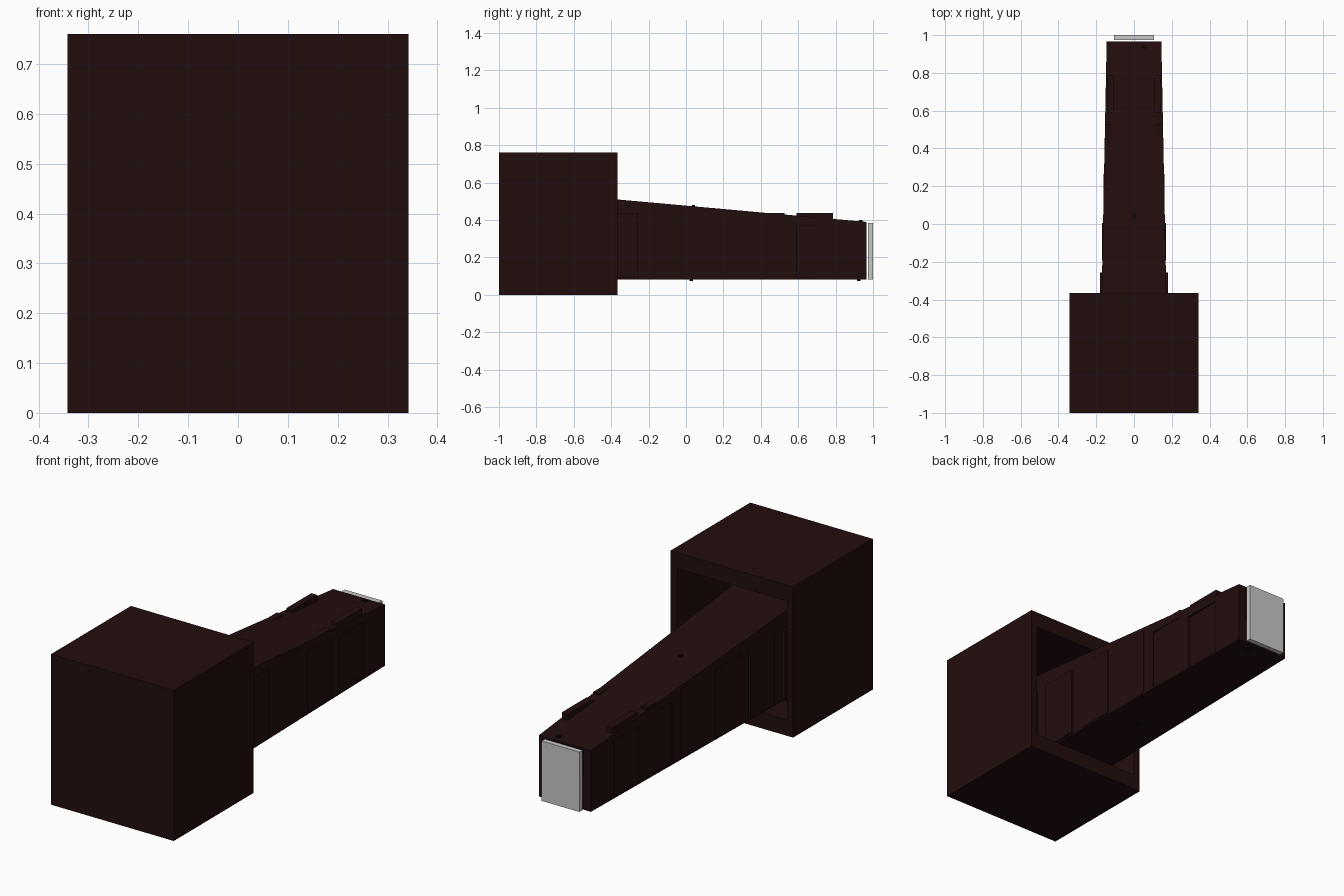
import bpy, bmesh

if "Cube" in bpy.data.objects:
    bpy.data.objects.remove(bpy.data.objects["Cube"])


def material(name, col):
    m = bpy.data.materials.new(name)
    m.diffuse_color = (*col, 1)
    m.use_nodes = True
    m.node_tree.nodes["Principled BSDF"].inputs["Base Color"].default_value = m.diffuse_color
    return m


BROWN = material("dark brown", (0.0165, 0.0043, 0.0043))
BLACK = material("near black", (0.004, 0.002, 0.002))
PALE = material("pale grey", (0.58, 0.58, 0.56))


def block(name, y0, y1, front, back, mat):
    """Box between two y planes; front/back = (x0, x1, z0, z1) sections, so it can taper."""
    bm = bmesh.new()
    rings = []
    for y, (x0, x1, z0, z1) in ((y0, front), (y1, back)):
        rings.append([bm.verts.new(p) for p in
                      ((x0, y, z0), (x1, y, z0), (x1, y, z1), (x0, y, z1))])
    a, b = rings
    bm.faces.new(a)
    bm.faces.new(b[::-1])
    for i in range(4):
        j = (i + 1) % 4
        bm.faces.new((a[i], a[j], b[j], b[i]))
    bmesh.ops.recalc_face_normals(bm, faces=bm.faces)
    me = bpy.data.meshes.new(name)
    bm.to_mesh(me)
    bm.free()
    me.materials.append(mat)
    ob = bpy.data.objects.new(name, me)
    bpy.context.collection.objects.link(ob)
    return ob


def straight(name, x0, x1, y0, y1, z0, z1, mat):
    s = (x0, x1, z0, z1)
    return block(name, y0, y1, s, s, mat)


def half_width(y):
    return 0.171 - 0.0197 * (y + 0.365)


def roof_z(y):
    return 0.51 - 0.0902 * (y + 0.365)


def side_section(s, xi, xo, z0, z1):
    return (min(s * xi, s * xo), max(s * xi, s * xo), z0, z1)


# Room: hollow box, open at the back
W, Y0, Y1, H = 0.342, -1.0, -0.365, 0.76
straight("room_floor", -W, W, Y0, Y1, 0, 0.08, BROWN)
straight("room_ceiling", -W, W, Y0, Y1, H - 0.08, H, BROWN)
straight("room_front", -W, W, Y0, Y0 + 0.03, 0.08, H - 0.08, BROWN)
for s in (-1, 1):
    section = side_section(s, W - 0.035, W, 0.08, H - 0.08)
    block("room_side", Y0 + 0.03, Y1, section, section, BROWN)

# Tapering corridor running out of the room
A, B = -0.968, 0.965
wa, wb, za, zb = half_width(A), half_width(B), roof_z(A), roof_z(B)
block("corridor_floor", A, B, (-wa, wa, 0.081, 0.088), (-wb, wb, 0.081, 0.088), BROWN)
block("corridor_roof", A, B, (-wa, wa, za - 0.008, za), (-wb, wb, zb - 0.008, zb), BROWN)
walls = {s: block("corridor_wall", A, B,
                  side_section(s, wa - 0.04, wa, 0.088, za - 0.008),
                  side_section(s, wb - 0.04, wb, 0.088, zb - 0.008), BROWN)
         for s in (-1, 1)}

# Doors: evenly spaced, proud of the wall near the room, sunk into it at the far end
for i in range(6):
    d0 = -0.715 + 0.261 * i
    d1 = d0 + 0.197
    mid = (d0 + d1) / 2
    face = 0.180 - 0.036 * (mid + 0.36)
    wall = half_width(mid)
    for s in (-1, 1):
        section = side_section(s, face - 0.034, face, 0.089, 0.438)
        block("door", d0, d1, section, section, BROWN)
        if face < wall:
            cut = side_section(s, face, wall + 0.03, 0.092, roof_z(d1) - 0.035)
            cutter = block("door_cutter", d0, d1, cut, cut, BROWN)
            cutter.hide_render = True
            cutter.hide_viewport = True
            cutter.display_type = 'WIRE'
            mod = walls[s].modifiers.new("door_recess", 'BOOLEAN')
            mod.operation = 'DIFFERENCE'
            mod.solver = 'EXACT'
            mod.object = cutter

# Small fittings poking through roof and floor
for x, y in ((0.0, 0.04), (0.055, 0.935)):
    straight("roof_fitting", x - 0.009, x + 0.009, y - 0.009, y + 0.009,
             roof_z(y) - 0.01, roof_z(y) + 0.008, BLACK)
    straight("floor_fitting", x - 0.009, x + 0.009, y - 0.02, y - 0.002,
             0.075, 0.085, BLACK)

# Pale panel closing the far end
straight("end_panel", -0.105, 0.105, 0.974, 1.0, 0.083, 0.385, PALE)
